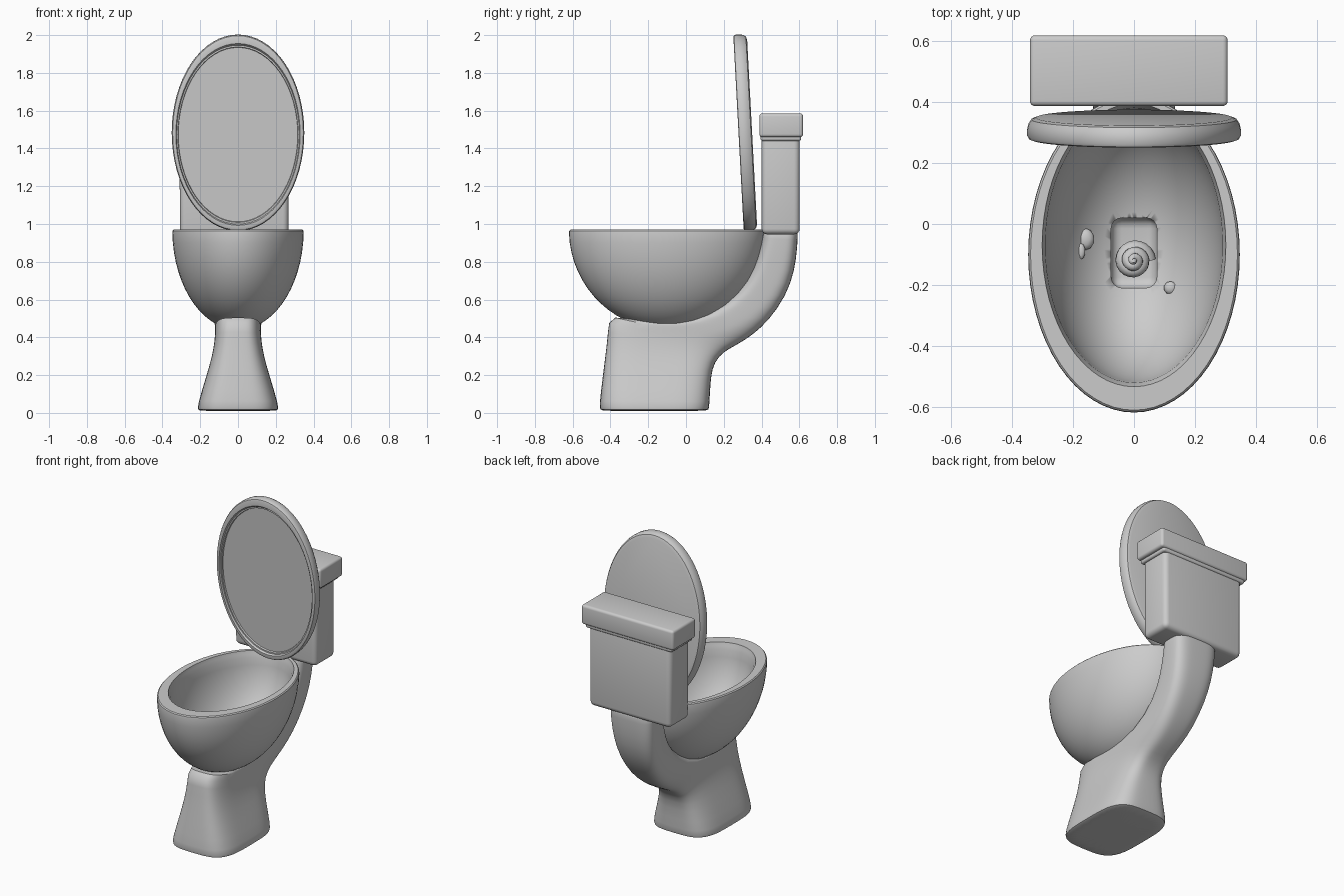
import bpy, bmesh
from math import pi, sin, cos, copysign, atan2

if "Cube" in bpy.data.objects:
    bpy.data.objects.remove(bpy.data.objects["Cube"], do_unlink=True)

mat = bpy.data.materials.new("grey ceramic")
mat.use_nodes = True
GREY = (0.6, 0.6, 0.6, 1)
mat.diffuse_color = GREY
mat.node_tree.nodes["Principled BSDF"].inputs["Base Color"].default_value = GREY


def activate(ob):
    bpy.ops.object.select_all(action='DESELECT')
    ob.select_set(True)
    bpy.context.view_layer.objects.active = ob


def finish(name, bm, smooth=35):
    bmesh.ops.recalc_face_normals(bm, faces=bm.faces)
    me = bpy.data.meshes.new(name)
    bm.to_mesh(me)
    bm.free()
    ob = bpy.data.objects.new(name, me)
    bpy.context.collection.objects.link(ob)
    me.materials.append(mat)
    activate(ob)
    bpy.ops.object.shade_smooth_by_angle(angle=smooth * pi / 180)
    return ob


def loft(rings):
    """Skin closed rings of equal length and cap both ends."""
    bm = bmesh.new()
    loops = [[bm.verts.new(p) for p in ring] for ring in rings]
    n = len(loops[0])
    for a, b in zip(loops, loops[1:]):
        for i in range(n):
            j = (i + 1) % n
            bm.faces.new((a[i], a[j], b[j], b[i]))
    bm.faces.new(loops[0][::-1])
    bm.faces.new(loops[-1])
    return bm


def ellipse(rx, ry, cy, z, n=64):
    return [(rx * cos(2 * pi * i / n), cy + ry * sin(2 * pi * i / n), z) for i in range(n)]


def box(name, lo, hi, bevel, taper=1.0):
    bm = bmesh.new()
    bmesh.ops.create_cube(bm, size=1)
    for v in bm.verts:
        k = taper if v.co.z < 0 else 1
        v.co.x *= k
        for a in range(3):
            v.co[a] = (lo[a] + hi[a]) / 2 + v.co[a] * (hi[a] - lo[a])
    bmesh.ops.bevel(bm, geom=bm.edges[:], offset=bevel, segments=4, profile=0.5, affect='EDGES')
    return finish(name, bm)


# Bowl: outer half ellipsoid, rounded rim, inner half ellipsoid
TOP, STEPS = 0.97, 16
rings = []
for i in range(STEPS):
    t = pi / 2 * (0.03 + 0.95 * i / (STEPS - 1))
    rings.append(ellipse(0.348 * sin(t), 0.52 * sin(t), -0.10, TOP - 0.53 * cos(t)))
rings.append(ellipse(0.346, 0.518, -0.10, TOP - 0.006))
rings.append(ellipse(0.340, 0.512, -0.10, TOP))
rings.append(ellipse(0.302, 0.465, -0.07, TOP))
rings.append(ellipse(0.298, 0.459, -0.07, TOP - 0.02))
for i in range(STEPS):
    t = pi / 2 * (0.97 - 0.94 * i / (STEPS - 1))
    rings.append(ellipse(0.292 * sin(t), 0.452 * sin(t), -0.07, TOP - 0.02 - 0.45 * cos(t)))
bowl = finish("bowl", loft(rings))


# Pedestal sweeping back and up into the neck: front point, back point, half width
def section(yf, zf, yb, zb, w, n=40):
    ring = []
    for i in range(n):
        c, s = cos(2 * pi * i / n), sin(2 * pi * i / n)
        u = copysign(abs(c) ** 0.55, c)
        v = (copysign(abs(s) ** 0.55, s) + 1) / 2
        ring.append((w * u, yf + (yb - yf) * v, zf + (zb - zf) * v))
    return ring


SECTIONS = [
    (-0.44, 0.01, 0.105, 0.01, 0.20),
    (-0.455, 0.015, 0.12, 0.015, 0.213),
    (-0.46, 0.04, 0.125, 0.04, 0.215),
    (-0.44, 0.2, 0.13, 0.19, 0.168),
    (-0.425, 0.32, 0.15, 0.27, 0.137),
    (-0.412, 0.43, 0.20, 0.325, 0.122),
    (-0.41, 0.53, 0.27, 0.36, 0.122),
    (-0.20, 0.475, 0.35, 0.41, 0.122),
    (0.10, 0.505, 0.44, 0.49, 0.125),
    (0.28, 0.635, 0.53, 0.62, 0.132),
    (0.36, 0.76, 0.575, 0.75, 0.142),
    (0.40, 0.90, 0.59, 0.88, 0.15),
    (0.41, 0.955, 0.592, 0.955, 0.15),
    (0.41, 0.96, 0.592, 0.96, 0.15),
]
pedestal = finish("pedestal", loft([section(*s) for s in SECTIONS]), 50)
sub = pedestal.modifiers.new("smooth", 'SUBSURF')
sub.levels = sub.render_levels = 1
activate(pedestal)
bpy.ops.object.modifier_apply(modifier=sub.name)

# Drain well cut through the bowl floor
cutter = box("drain_cutter", (-0.075, -0.21, 0.46), (0.075, 0.02, 0.7), 0.035)
for ob in (bowl, pedestal):
    cut = ob.modifiers.new("drain", 'BOOLEAN')
    cut.operation, cut.object, cut.solver = 'DIFFERENCE', cutter, 'EXACT'
    activate(ob)
    bpy.ops.object.modifier_apply(modifier=cut.name)
bpy.data.objects.remove(cutter, do_unlink=True)

# Cistern with its cover
box("tank", (-0.31, 0.40, 0.945), (0.27, 0.602, 1.48), 0.03, 0.99)
box("tank_lip", (-0.325, 0.395, 1.44), (0.285, 0.61, 1.48), 0.012)
box("tank_cover", (-0.342, 0.388, 1.46), (0.308, 0.62, 1.585), 0.016)

# Raised seat lid: oval dish with a recessed front panel, leaning forward
PROFILE = [  # width, height, shift along oval, depth
    (0.322, 0.49, 0, 0.072), (0.338, 0.508, 0, 0.066), (0.347, 0.517, 0, 0.052),
    (0.351, 0.52, 0, 0.035), (0.351, 0.52, 0, 0.012), (0.346, 0.515, 0, 0.003),
    (0.338, 0.507, 0, 0), (0.329, 0.482, -0.008, 0), (0.325, 0.474, -0.01, 0.012),
    (0.318, 0.465, -0.01, 0.012), (0.316, 0.462, -0.01, 0.022),
]
lid = finish("seat_lid", loft([ellipse(*p) for p in PROFILE]))
lid.location = (0, 0.278, 1.482)
lid.rotation_euler = (-pi / 2 + atan2(0.055, 1.03), 0, 0)
for v in lid.data.vertices:
    v.co.y = -v.co.y
lid.data.flip_normals()

# Coiled heap sitting in the drain: tapering spiral tube
curve = bpy.data.curves.new("coiled_heap", 'CURVE')
curve.dimensions, curve.bevel_depth, curve.bevel_resolution = '3D', 0.03, 3
curve.use_fill_caps = True
spline = curve.splines.new('POLY')
N = 60
spline.points.add(N)
for i, p in enumerate(spline.points):
    t = i / N
    r = 0.042 * (1 - t)
    p.co = (r * cos(6 * pi * t), -0.12 + r * sin(6 * pi * t), 0.48 + 0.12 * t, 1)
    p.radius = 1 - 0.75 * t
heap = bpy.data.objects.new("coiled_heap", curve)
bpy.context.collection.objects.link(heap)
curve.materials.append(mat)
activate(heap)
bpy.ops.object.convert(target='MESH')
bpy.ops.object.shade_smooth_by_angle(angle=pi / 3)

# Small splats stuck on the bowl wall
for name, x, y, z, r, stretch in [("splat_right", -0.16, -0.05, 0.575, 0.03, 1.2),
                                  ("splat_right_drip", -0.175, -0.09, 0.59, 0.015, 1.8),
                                  ("splat_left", 0.12, -0.21, 0.565, 0.022, 1.0)]:
    bm = bmesh.new()
    bmesh.ops.create_icosphere(bm, subdivisions=2, radius=r)
    for v in bm.verts:
        v.co.y *= stretch
        v.co.z *= 0.6
        v.co.x += x
        v.co.y += y
        v.co.z += z
    finish(name, bm, 60)
